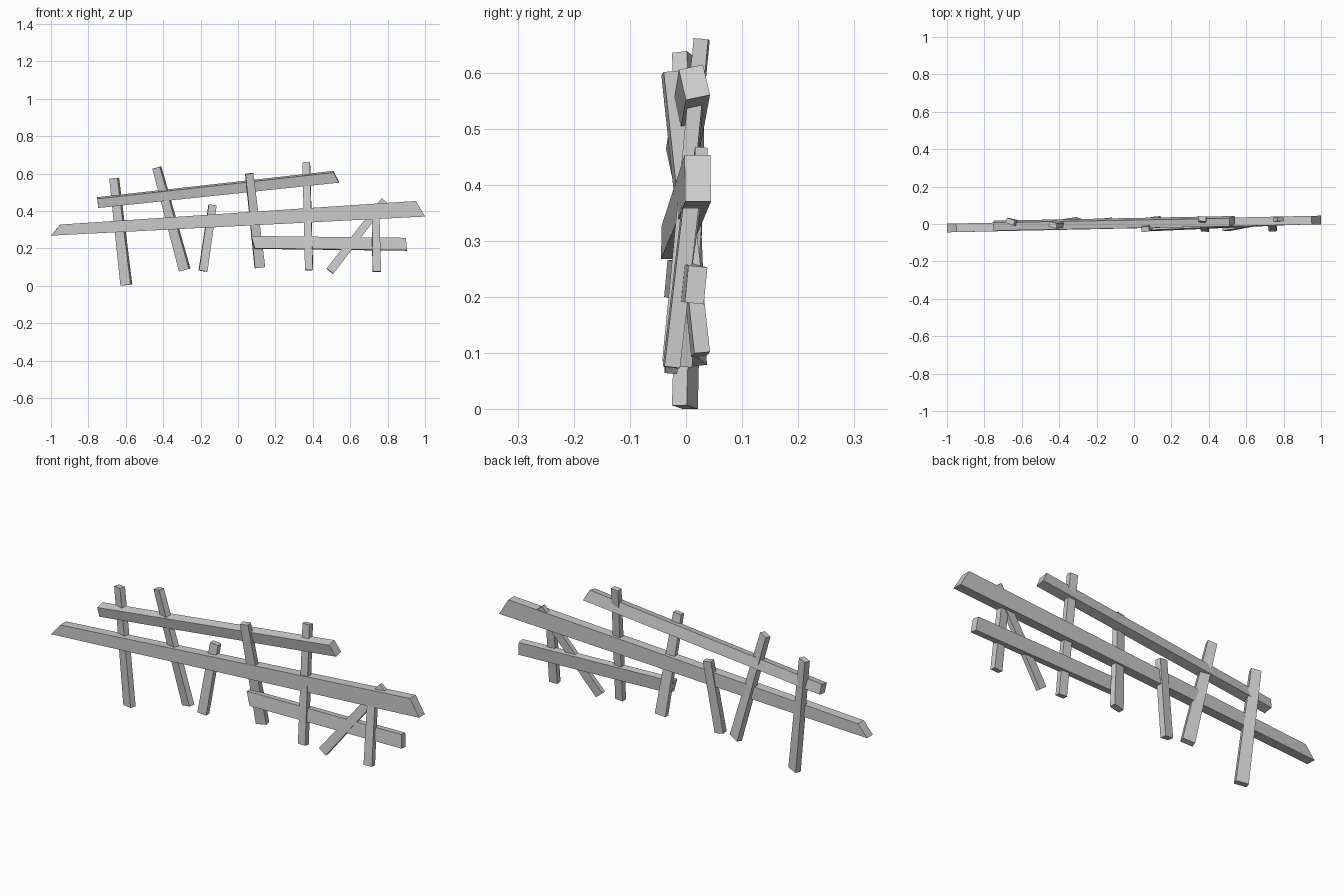
import bpy
from math import radians
from mathutils import Vector, Matrix


def plank(name, start, end, w0, w1, depth, roll=0, cut0=0, cut1=0):
    """Tapered plank from start to end; cuts slant the two ends."""
    a, b = Vector(start), Vector(end)
    d = (b - a).normalized()
    u = Vector((d.z, 0, -d.x)).normalized()
    n = d.cross(u)
    turn = Matrix.Rotation(radians(roll), 3, d)
    u, n = turn @ u, turn @ n
    verts = []
    for p, w, cut in ((a, w0, cut0), (b, w1, cut1)):
        for su, sn in ((-1, -1), (1, -1), (1, 1), (-1, 1)):
            verts.append(p + u * su * w / 2 + n * sn * depth / 2 + d * su * cut / 2)
    faces = [(3, 2, 1, 0), (4, 5, 6, 7)]
    faces += [(i, (i + 1) % 4, (i + 1) % 4 + 4, i + 4) for i in range(4)]
    mesh = bpy.data.meshes.new(name)
    mesh.from_pydata(verts, [], faces)
    obj = bpy.data.objects.new(name, mesh)
    bpy.context.collection.objects.link(obj)


# Long rails
plank("main_rail", (-0.975, -0.021, 0.298), (0.975, 0.021, 0.412), 0.056, 0.086, 0.046, 0, -0.053, 0.045)
plank("upper_rail", (-0.75, -0.009, 0.445), (0.525, 0.015, 0.583), 0.050, 0.058, 0.044, 12, 0, 0.023)
plank("lower_rail", (0.08, -0.019, 0.232), (0.90, 0.018, 0.222), 0.066, 0.066, 0.034, -6, 0.02, 0.008)

# Upright posts, left to right
plank("post_1", (-0.597, -0.002, 0.004), (-0.662, 0.013, 0.575), 0.058, 0.046, 0.028, -20)
plank("post_2", (-0.285, 0.015, 0.085), (-0.434, -0.005, 0.632), 0.058, 0.043, 0.028, -18)
plank("post_3", (-0.187, -0.006, 0.079), (-0.136, 0.018, 0.432), 0.046, 0.042, 0.030, 5)
plank("post_4", (0.117, 0.026, 0.098), (0.060, -0.028, 0.600), 0.055, 0.042, 0.028, 6)
plank("post_5", (0.380, -0.028, 0.084), (0.365, 0.028, 0.660), 0.042, 0.040, 0.026, -4)
plank("post_6", (0.742, -0.026, 0.075), (0.735, 0.012, 0.400), 0.044, 0.040, 0.028, 4)

# Diagonal brace
plank("brace", (0.491, -0.027, 0.078), (0.783, 0.027, 0.455), 0.046, 0.040, 0.022, 0)
